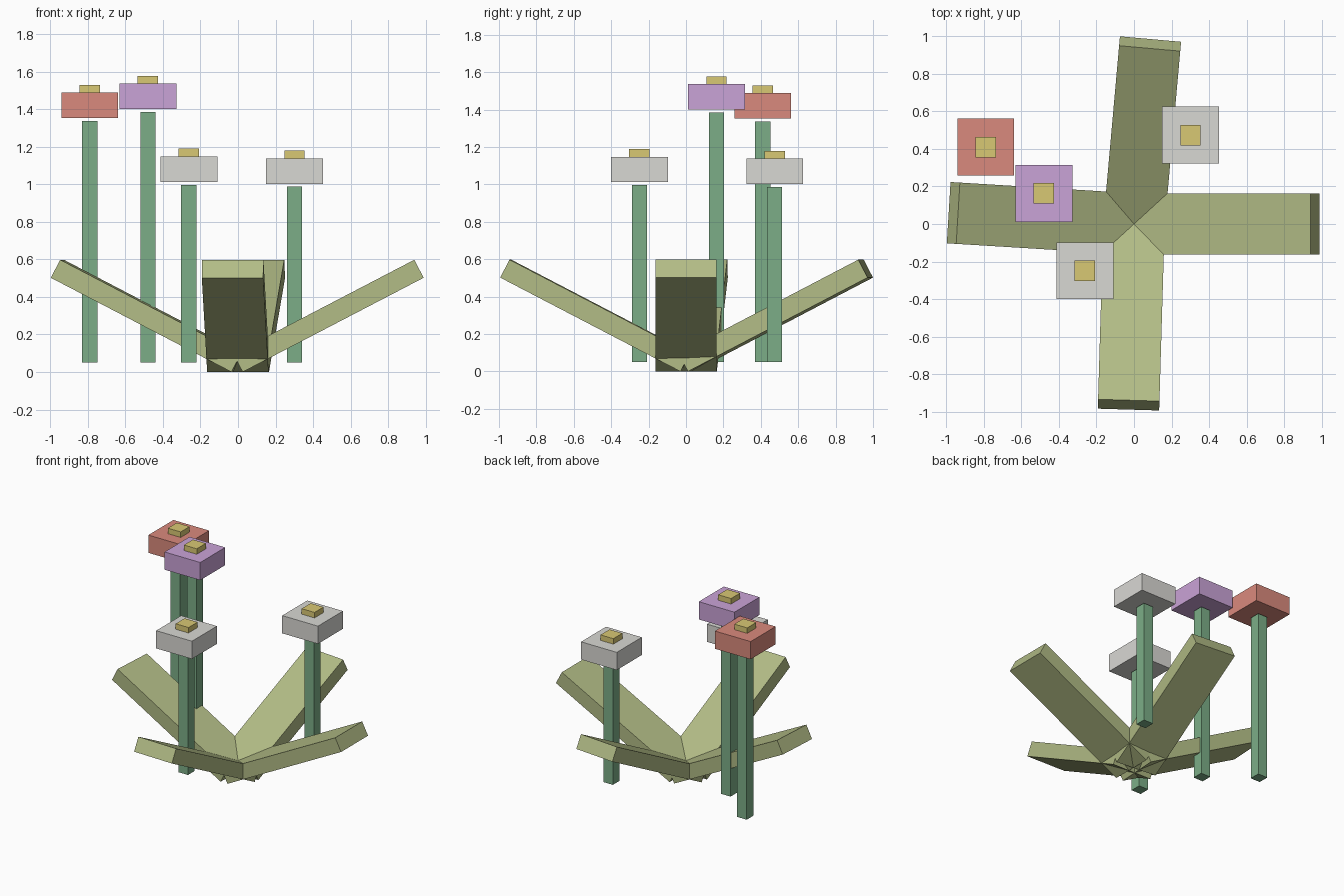
import bpy
from math import radians
from mathutils import Matrix, Vector

cube = bpy.data.objects.get("Cube")
if cube:
    bpy.data.objects.remove(cube, do_unlink=True)


def linear(c):
    c /= 255
    return c / 12.92 if c <= 0.04045 else ((c + 0.055) / 1.055) ** 2.4


def material(name, *srgb):
    mat = bpy.data.materials.new(name)
    mat.use_nodes = True
    color = [linear(c) for c in srgb] + [1]
    mat.diffuse_color = color
    mat.node_tree.nodes["Principled BSDF"].inputs["Base Color"].default_value = color
    return mat


leaf_green = material("leaf green", 178, 188, 134)
stem_green = material("stem green", 124, 174, 135)
pollen_yellow = material("pollen yellow", 217, 200, 116)
red = material("petal red", 218, 138, 125)
purple = material("petal purple", 202, 163, 215)
white = material("petal white", 217, 216, 212)


def box(name, size, mat, transform):
    """Box with its size baked into the mesh, placed by a matrix."""
    bpy.ops.mesh.primitive_cube_add(size=1)
    obj = bpy.context.object
    obj.name = name
    obj.data.transform(transform @ Matrix.Diagonal((*size, 1)))
    obj.data.materials.append(mat)
    return obj


def upright(name, x, y, bottom, top, width, mat):
    center = Vector((x, y, (bottom + top) / 2))
    box(name, (width, width, top - bottom), mat, Matrix.Translation(center))


# Leaves: tilted slabs that meet at the middle
LENGTH, WIDTH, THICK = 1.087, 0.327, 0.108
for name, heading in (("right", 176.5), ("left", 0), ("back", 84.9), ("front", 268.3)):
    place = (Matrix.Translation((0, 0, 0.048))
             @ Matrix.Rotation(radians(heading), 4, 'Z')
             @ Matrix.Rotation(radians(-27.5), 4, 'Y')
             @ Matrix.Translation((LENGTH / 2, 0, 0)))
    box(f"{name}_leaf", (LENGTH, WIDTH, THICK), leaf_green, place)

# Flowers: square stem, petal block and pollen block
flowers = (
    ("red", -0.79, 0.41, 1.337, red),
    ("purple", -0.48, 0.163, 1.385, purple),
    ("front_white", -0.262, -0.249, 0.997, white),
    ("back_white", 0.301, 0.474, 0.987, white),
)
for name, x, y, top, petal in flowers:
    head = top + 0.015
    upright(f"{name}_stem", x, y, 0.05, top, 0.081, stem_green)
    upright(f"{name}_petals", x, y, head, head + 0.136, 0.303, petal)
    upright(f"{name}_pollen", x, y, head + 0.136, head + 0.178, 0.109, pollen_yellow)
